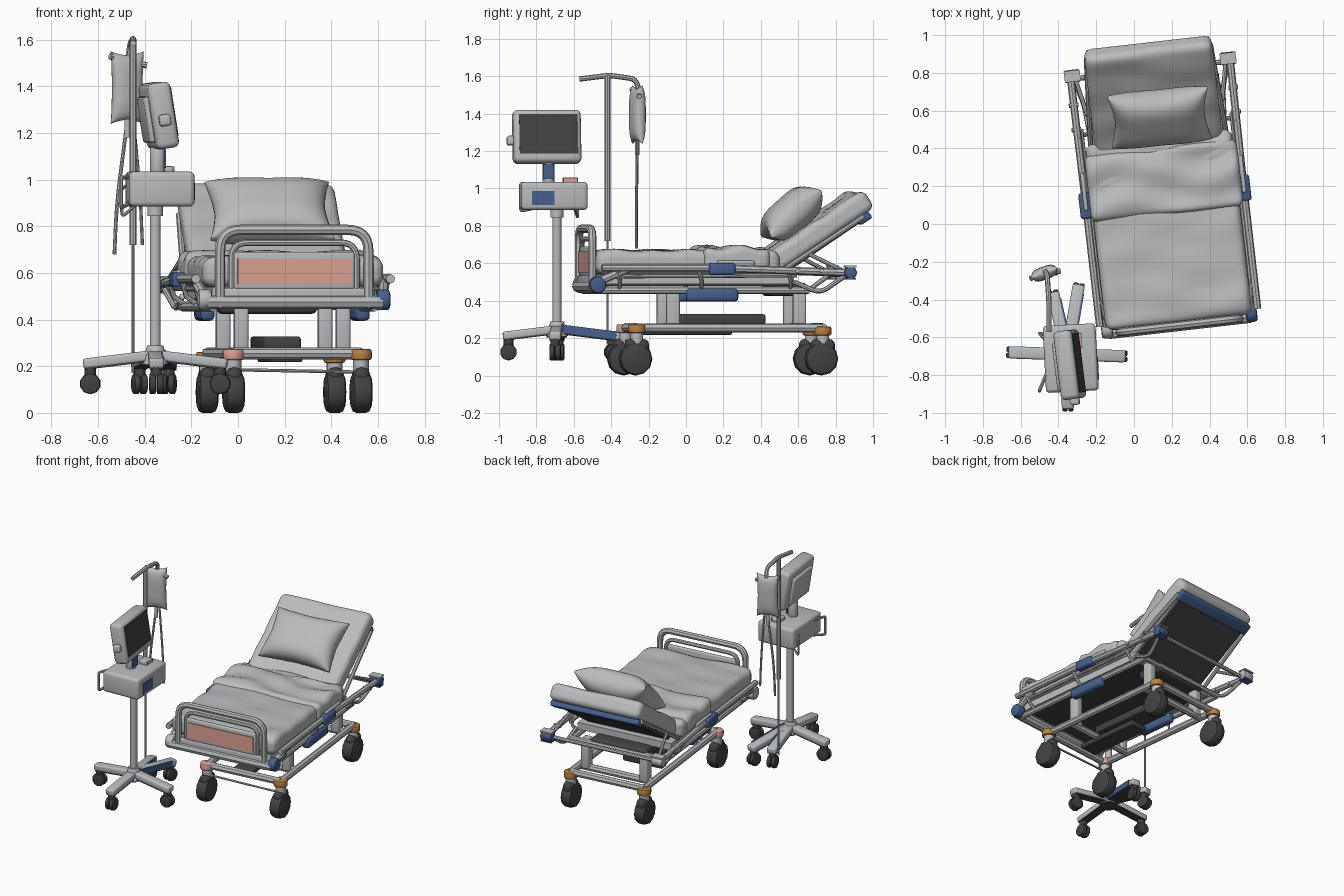
import bpy, bmesh, math
from mathutils import Matrix, Vector, Euler

if "Cube" in bpy.data.objects:
    bpy.data.objects.remove(bpy.data.objects["Cube"])


def material(name, *rgb):
    m = bpy.data.materials.new(name)
    m.use_nodes = True
    m.diffuse_color = (*rgb, 1)
    m.node_tree.nodes["Principled BSDF"].inputs["Base Color"].default_value = (*rgb, 1)
    return m


GREY = material("pale grey", .49, .50, .51)
DARK = material("charcoal", .055, .055, .06)
BLUE = material("navy blue", .06, .115, .265)
ORANGE = material("amber", .50, .22, .05)
PINK = material("salmon", .72, .36, .29)

WORLD = Matrix.Identity(4)
BED = Matrix.Translation((.18, 0, 0)) @ Matrix.Rotation(math.radians(6.5), 4, 'Z')


def finish(name, bm, mat, frame):
    bmesh.ops.transform(bm, matrix=frame, verts=bm.verts)
    bmesh.ops.recalc_face_normals(bm, faces=bm.faces)
    me = bpy.data.meshes.new(name)
    bm.to_mesh(me)
    bm.free()
    me.materials.append(mat)
    ob = bpy.data.objects.new(name, me)
    bpy.context.collection.objects.link(ob)
    me.shade_smooth()
    me.set_sharp_from_angle(angle=math.radians(40))


def placed(frame, c, rot):
    turn = Euler([math.radians(a) for a in rot]).to_matrix().to_4x4()
    return frame @ Matrix.Translation(c) @ turn


def box(name, c, size, mat, frame=WORLD, rot=(0, 0, 0), bevel=0):
    bm = bmesh.new()
    bmesh.ops.create_cube(bm, size=1)
    bmesh.ops.scale(bm, vec=size, verts=bm.verts)
    if bevel:
        bmesh.ops.bevel(bm, geom=bm.edges[:], offset=bevel, segments=3, profile=.5, affect='EDGES')
    finish(name, bm, mat, placed(frame, c, rot))


def drum(name, c, r, h, mat, frame=WORLD, rot=(0, 0, 0), bevel=0, sides=14, r2=None):
    bm = bmesh.new()
    bmesh.ops.create_cone(bm, cap_ends=True, segments=sides, radius1=r, radius2=r if r2 is None else r2, depth=h)
    if bevel:
        rims = [e for e in bm.edges if abs(e.verts[0].co.z - e.verts[1].co.z) < 1e-5]
        bmesh.ops.bevel(bm, geom=rims, offset=bevel, segments=2, profile=.5, affect='EDGES')
    finish(name, bm, mat, placed(frame, c, rot))


def tube(name, pts, r, frame=WORLD, fillet=0):
    # round pipe through the points, with optional rounded corners
    pts = [Vector(p) for p in pts]
    path = [pts[0]]
    for a, b, c in zip(pts, pts[1:], pts[2:]):
        if fillet:
            p, q = b + (a - b).normalized() * fillet, b + (c - b).normalized() * fillet
            path += [p.lerp(b, t / 6).lerp(b.lerp(q, t / 6), t / 6) for t in range(7)]
        else:
            path.append(b)
    path.append(pts[-1])
    cu = bpy.data.curves.new(name, 'CURVE')
    cu.dimensions, cu.bevel_depth, cu.bevel_resolution, cu.use_fill_caps = '3D', r, 2, True
    sp = cu.splines.new('POLY')
    sp.points.add(len(path) - 1)
    for s, p in zip(sp.points, path):
        s.co = (*p, 1)
    tmp = bpy.data.objects.new(name, cu)
    bpy.context.collection.objects.link(tmp)
    bpy.context.view_layer.update()
    me = bpy.data.meshes.new_from_object(tmp.evaluated_get(bpy.context.evaluated_depsgraph_get()))
    bm = bmesh.new()
    bm.from_mesh(me)
    bpy.data.objects.remove(tmp)
    bpy.data.meshes.remove(me)
    finish(name, bm, GREY, frame)


def cushion(name, c, size, shape, frame=BED, rot=(0, 0, 0), cuts=23):
    # dense cube with samples gathered at the edges, reshaped by a rule
    bm = bmesh.new()
    bmesh.ops.create_cube(bm, size=2)
    bmesh.ops.subdivide_edges(bm, edges=bm.edges[:], cuts=cuts, use_grid_fill=True)
    half = Vector(size) / 2
    for v in bm.verts:
        v.co = shape(Vector([math.sin(k * math.pi / 2) for k in v.co]), half)
    finish(name, bm, GREY, placed(frame, c, rot))


def rounded(radius, crease):
    def shape(p, half):
        q = Vector([a * b for a, b in zip(p, half)])
        core = Vector([max(-h + radius, min(h - radius, k)) for k, h in zip(q, half)])
        d = q - core
        if d.length > 1e-6:
            q = core + d.normalized() * radius
        if p.z > 0:
            q.z += crease * (math.sin(q.y * 31 + 2 * math.sin(q.x * 7)) + .6 * math.sin(q.y * 17 - q.x * 13))
        return q
    return shape


def pillow_shape(p, half):
    puff = max(0, (1 - p.x ** 4) * (1 - p.y ** 4)) ** .5
    pinch = 1 + .07 * (abs(p.x * p.y) ** 3) - .05 * (1 - abs(p.x * p.y))
    return Vector((p.x * half.x * pinch, p.y * half.y * pinch, p.z * half.z * (.06 + .94 * puff)))


# ---- bed: bedding
cushion("mattress", (0, -.03, .605), (.78, .99, .13), rounded(.045, .005))
cushion("folded_blanket", (.005, .23, .62), (.81, .36, .13), rounded(.04, .009))
cushion("back_cushion", (0, .672, .76), (.68, .67, .12), rounded(.042, .003), rot=(34, 0, 0))
cushion("pillow", (.02, .565, .865), (.50, .34, .195), pillow_shape, rot=(42, 0, -1))

# ---- bed: deck and back support
box("deck", (0, .02, .515), (.70, 1.04, .05), GREY, BED)
box("deck_underside", (0, .02, .485), (.62, .98, .015), DARK, BED)
box("back_panel", (0, .69, .685), (.60, .52, .02), DARK, BED, (34, 0, 0))
box("back_panel_trim", (0, .925, .84), (.66, .075, .04), BLUE, BED, (34, 0, 0), .01)
box("head_actuator", (0, .53, .46), (.42, .2, .07), DARK, BED, bevel=.02)

# ---- bed: side rails and frame, mirrored
for side, s in (("left", 1), ("right", -1)):
    accent = BLUE if s > 0 else GREY
    tube(side + "_rail", [(s * .42, -.50, .575), (s * .42, .1, .575), (s * .425, .83, .55)], .02, BED)
    tube(side + "_lower_rail", [(s * .40, -.46, .53), (s * .40, .55, .535)], .011, BED)
    tube(side + "_frame_bar", [(s * .35, -.52, .455), (s * .35, .62, .455)], .02, BED)
    tube(side + "_back_strut", [(s * .36, .46, .55), (s * .33, .92, .85)], .014, BED)
    tube(side + "_support_arm", [(s * .36, .62, .65), (s * .40, .82, .55)], .011, BED)
    tube(side + "_head_loop", [(s * .36, .54, .50), (s * .37, .68, .44), (s * .41, .82, .54)], .013, BED, .05)
    for v in (-.42, .02, .5):
        tube(side + "_rail_bracket", [(s * .42, v, .575), (s * .40, v + .02, .5), (s * .34, v + .02, .455)], .012, BED)
    for v in (.55, .68):
        tube(side + "_rail_peg", [(s * .40, v, .555), (s * .45, v, .56)], .012, BED)
    drum(side + "_head_knob", (s * .415, .835, .55), .034, .085, accent, BED, (0, 90, 0), .01)
    box(side + "_head_knob_top", (s * .415, .835, .583), (.085, .06, .009), GREY, BED)
    box(side + "_head_knob_base", (s * .415, .835, .517), (.08, .055, .009), BLUE, BED)
    drum(side + "_foot_knob", (s * .385, -.52, .485), .046, .06, accent, BED, (0, 90, 0), .015)
    box(side + "_rail_clamp", (s * .425, .145, .57), (.06, .14, .065), BLUE, BED, bevel=.015)
    box(side + "_control_pod", (s * .335 + .02, .10, .43), (.06, .28, .07), BLUE, BED, bevel=.02)
    box(side + "_blanket_edge", (s * .415, .22, .585), (.02, .2, .06), GREY, BED, (0, s * 20, 0), .008)
    tube(side + "_foot_gusset", [(s * .41, -.36, .57), (s * .385, -.52, .5)], .022, BED)
tube("head_cross_bar", [(-.41, .82, .54), (.41, .82, .54)], .014, BED)
tube("head_inner_bar", [(-.36, .62, .46), (.36, .62, .46)], .018, BED)

# ---- bed: footboard
tube("footboard_arch", [(-.32, -.54, .45), (-.32, -.54, .785), (.32, -.54, .785), (.32, -.54, .45)], .022, BED, .09)
tube("footboard_inner_arch", [(-.27, -.53, .47), (-.27, -.53, .73), (.27, -.53, .73), (.27, -.53, .47)], .014, BED, .07)
tube("footboard_bar", [(-.38, -.54, .475), (.38, -.54, .475)], .03, BED)
box("footboard_apron", (0, -.535, .505), (.66, .03, .06), GREY, BED, bevel=.01)
box("footboard_panel", (0, -.535, .61), (.52, .024, .16), GREY, BED, bevel=.01)
box("footboard_label", (0, -.549, .607), (.49, .008, .11), PINK, BED)

# ---- bed: wheeled base
MID, HALF = .04, .275
for side, s in (("left", 1), ("right", -1)):
    u = MID + s * HALF
    tube(side + "_base_tube", [(u, -.30, .255), (u, .70, .255)], .024, BED)
    for end, v, z in (("foot", -.30, .25), ("head", .70, .238)):
        n = side + "_" + end
        cap = PINK if n == "right_foot" else ORANGE
        drum(n + "_caster_cap", (u, v, z), .047, .048, cap, BED, bevel=.01)
        drum(n + "_caster_stem", (u, v, .20), .034, .06, GREY, BED)
        box(n + "_caster_hood", (u, v, .145), (.07, .13, .10), DARK, BED, bevel=.03)
        drum(n + "_wheel", (u, v - .008, .089), .089, .085, DARK, BED, (0, 90, 0), .022, 12)
    for end, v in (("foot", -.10), ("head", .58)):
        box(side + "_" + end + "_lift_column", (MID + s * .22, v, .36), (.06, .07, .22), GREY, BED, bevel=.012)
for n, v in (("foot", -.30), ("head", .70), ("foot_lift", -.10), ("head_lift", .58)):
    tube(n + "_base_crossbar", [(MID - HALF, v, .255), (MID + HALF, v, .255)], .025, BED)
tube("pedal_bar", [(MID - HALF, -.30, .185), (MID + HALF, -.30, .175)], .007, BED)
box("lift_motor", (0, .16, .30), (.16, .52, .055), DARK, BED, bevel=.012)
box("lift_motor_tray", (0, .0, .235), (.14, .48, .035), DARK, BED, bevel=.008)

# ---- monitor stand: five-legged base with dark undersides
HUB = Vector((-.355, -.69, 0))
drum("stand_hub", HUB + Vector((0, 0, .25)), .06, .08, GREY, r2=.035)
drum("stand_pole", HUB + Vector((0, 0, .58)), .024, .66, GREY)
drum("stand_collar", HUB + Vector((0, 0, .865)), .035, .04, GREY)
drum("stand_hub_base", HUB + Vector((0, 0, .207)), .055, .009, DARK)
LEGS = [(-.29, .01, GREY), (.29, -.01, GREY), (.005, -.27, GREY), (.06, .35, BLUE), (-.07, .31, BLUE)]
for x, y, mat in LEGS:
    reach, turn = math.hypot(x, y), math.degrees(math.atan2(y, x))
    LEG = placed(WORLD, HUB + Vector((x / 2, y / 2, .23)), (0, 7, turn))
    box("stand_leg", (0, 0, 0), (reach + .04, .065, .045), GREY, LEG, bevel=.012)
    box("stand_leg_underside", (.01, 0, -.021), (reach, .06, .009), DARK, LEG)
    if mat is BLUE:
        box("stand_leg_side_cover", (0, -.031, .003), (reach * .85, .009, .042), BLUE, LEG)
    foot = HUB + Vector((x * .96, y * .96, 0))
    drum("stand_caster_stem", foot + Vector((0, 0, .18)), .026, .05, DARK)
    for k in (-1, 1):
        off = Vector((-y, x, 0)).normalized() * k * .016
        drum("stand_wheel", foot + off + Vector((0, 0, .125)), .045, .028, DARK, rot=(90, 0, turn), bevel=.008, sides=10)

# ---- monitor stand: control box
BOX = Matrix.Translation((-.335, -.71, .96)) @ Matrix.Rotation(math.radians(3), 4, 'Z')
box("control_box", (0, 0, 0), (.28, .355, .15), GREY, BOX, bevel=.02)
box("control_box_badge", (.14, -.06, -.01), (.008, .12, .075), BLUE, BOX)
box("control_box_dial", (.03, .09, .083), (.06, .08, .03), GREY, BOX, bevel=.006)
box("control_box_dial_face", (.06, .09, .084), (.009, .075, .026), PINK, BOX)
tube("control_box_handle", [(-.13, -.07, .05), (-.175, -.165, .05), (-.175, -.165, -.08), (-.13, -.07, -.06)], .009, BOX, .015)
tube("control_box_cable", [(-.13, .1, .02), (-.16, .14, .0), (-.155, .14, -.12), (-.1, .12, -.07)], .007, BOX, .02)

# ---- monitor, tilted back and facing the bed
drum("monitor_neck", (-.345, -.735, 1.08), .033, .12, GREY, bevel=.005)
box("monitor_neck_cover", (-.313, -.735, 1.09), (.009, .058, .08), BLUE)
MON = placed(WORLD, (-.34, -.745, 1.275), (0, -9, 7))
box("monitor_case", (0, 0, 0), (.10, .365, .285), GREY, MON, bevel=.025)
box("monitor_back", (-.05, 0, -.01), (.04, .26, .20), GREY, MON, bevel=.015)
box("monitor_screen", (.0485, .005, .01), (.009, .315, .215), DARK, MON)
box("monitor_side_grip", (0, -.195, -.02), (.05, .04, .05), GREY, MON, bevel=.012)

# ---- drip stand with hook bar, bag and lines
tube("drip_pole", [(-.45, -.42, .72), (-.45, -.42, 1.60)], .015)
tube("drip_lower_rod", [(-.45, -.42, .17), (-.45, -.42, .74)], .006)
tube("drip_hook_bar", [(-.45, -.57, 1.585), (-.45, -.41, 1.605), (-.46, -.27, 1.585), (-.47, -.25, 1.52)], .014, fillet=.03)
tube("drip_bag_hanger", [(-.55, -.29, 1.53), (-.47, -.25, 1.51), (-.39, -.25, 1.49)], .014)
cushion("drip_bag", (-.475, -.26, 1.395), (.14, .29, .07), pillow_shape, WORLD, (90, 0, 20), 11)
drum("drip_chamber", (-.475, -.26, 1.22), .012, .08, GREY)
tube("drip_line", [(-.475, -.26, 1.25), (-.52, -.265, .9), (-.53, -.265, .68)], .008, fillet=.1)
tube("drip_return_line", [(-.45, -.26, 1.27), (-.42, -.265, .95), (-.41, -.265, .72)], .007, fillet=.1)
